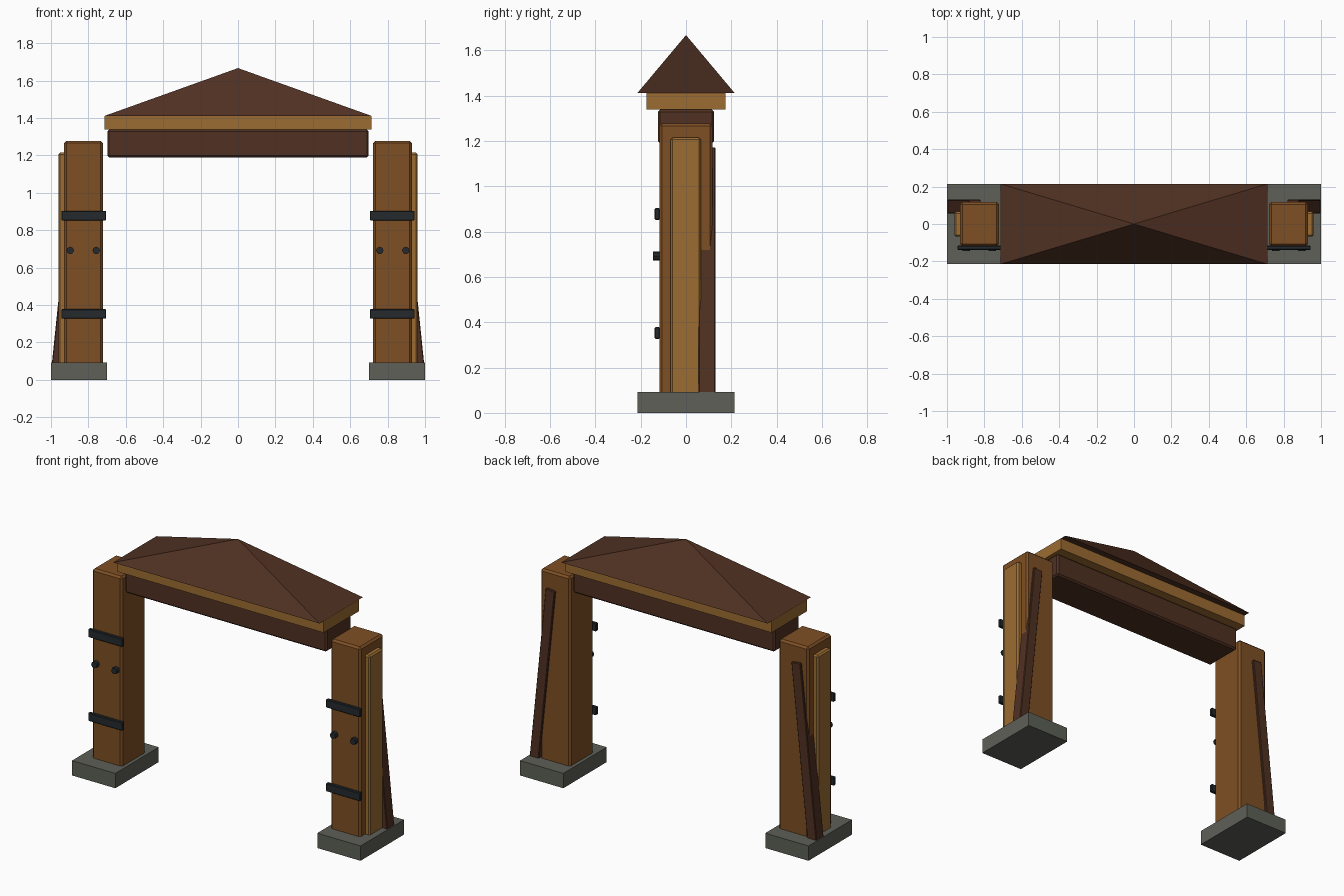
import bpy, math

if "Cube" in bpy.data.objects:
    bpy.data.objects.remove(bpy.data.objects["Cube"])


def material(name, rgb):
    m = bpy.data.materials.new(name)
    m.diffuse_color = (*rgb, 1)
    m.use_nodes = True
    m.node_tree.nodes["Principled BSDF"].inputs["Base Color"].default_value = m.diffuse_color
    return m


WOOD = material("wood", (0.21, 0.078, 0.018))
LIGHT = material("light_wood", (0.33, 0.15, 0.032))
DARK = material("dark_wood", (0.08, 0.03, 0.016))
STONE = material("stone", (0.11, 0.115, 0.095))
IRON = material("iron", (0.018, 0.023, 0.027))


def finish(name, mat, bevel=0):
    ob = bpy.context.object
    ob.name = name
    ob.data.materials.append(mat)
    if bevel:
        b = ob.modifiers.new("bevel", 'BEVEL')
        b.width = bevel
        b.segments = 1
    return ob


def box(name, lo, hi, mat, bevel=0, tilt=0):
    """Box between two corners, optionally tilted about y."""
    loc = [(a + b) / 2 for a, b in zip(lo, hi)]
    bpy.ops.mesh.primitive_cube_add(size=1, location=loc)
    ob = bpy.context.object
    ob.scale = [abs(b - a) for a, b in zip(lo, hi)]
    bpy.ops.object.transform_apply(location=False, rotation=False, scale=True)
    ob.rotation_euler.y = tilt
    return finish(name, mat, bevel)


for s, side in ((-1, "left"), (1, "right")):
    def part(name, x0, x1, y0, y1, z0, z1, mat, bevel=0, tilt=0):
        box(f"{side}_{name}", (s * x0, y0, z0), (s * x1, y1, z1), mat, bevel, s * tilt)

    # Stone footing, main post and outer plank
    part("footing", 0.70, 1.0, -0.215, 0.215, 0, 0.093, STONE)
    part("post", 0.722, 0.93, -0.118, 0.117, 0.001, 1.278, WOOD, 0.012)
    part("outer_plank", 0.92, 0.961, -0.068, 0.066, 0.05, 1.215, LIGHT, 0.009)
    # Leaning brace at the back
    part("brace", 0.878, 0.942, 0.056, 0.13, 0.03, 1.172, DARK, 0.004, -math.atan(0.103))
    # Iron straps and bolts on the front
    for n, z in (("lower", 0.353), ("upper", 0.878)):
        part(f"{n}_strap", 0.705, 0.944, -0.138, -0.116, z - 0.026, z + 0.026, IRON, 0.004)
    for n, x in (("inner", 0.758), ("outer", 0.897)):
        bpy.ops.mesh.primitive_cylinder_add(
            vertices=8, radius=0.02, depth=0.035,
            location=(s * x, -0.1275, 0.692), rotation=(math.pi / 2, 0, 0))
        finish(f"{side}_{n}_bolt", IRON)

# Cross beam and trim under the roof
box("cross_beam", (-0.699, -0.124, 1.19), (0.699, 0.124, 1.338), DARK, 0.01)
box("roof_trim", (-0.715, -0.175, 1.338), (0.715, 0.175, 1.412), LIGHT)

# Four-sided pyramid roof
bpy.ops.mesh.primitive_cone_add(vertices=4, radius1=math.sqrt(0.5), radius2=0, depth=0.256,
                                location=(0, 0, 1.539), rotation=(0, 0, math.pi / 4))
bpy.ops.object.transform_apply(location=False, rotation=True, scale=False)
bpy.context.object.scale = (1.43, 0.43, 1)
bpy.ops.object.transform_apply(location=False, rotation=False, scale=True)
finish("roof", DARK)
